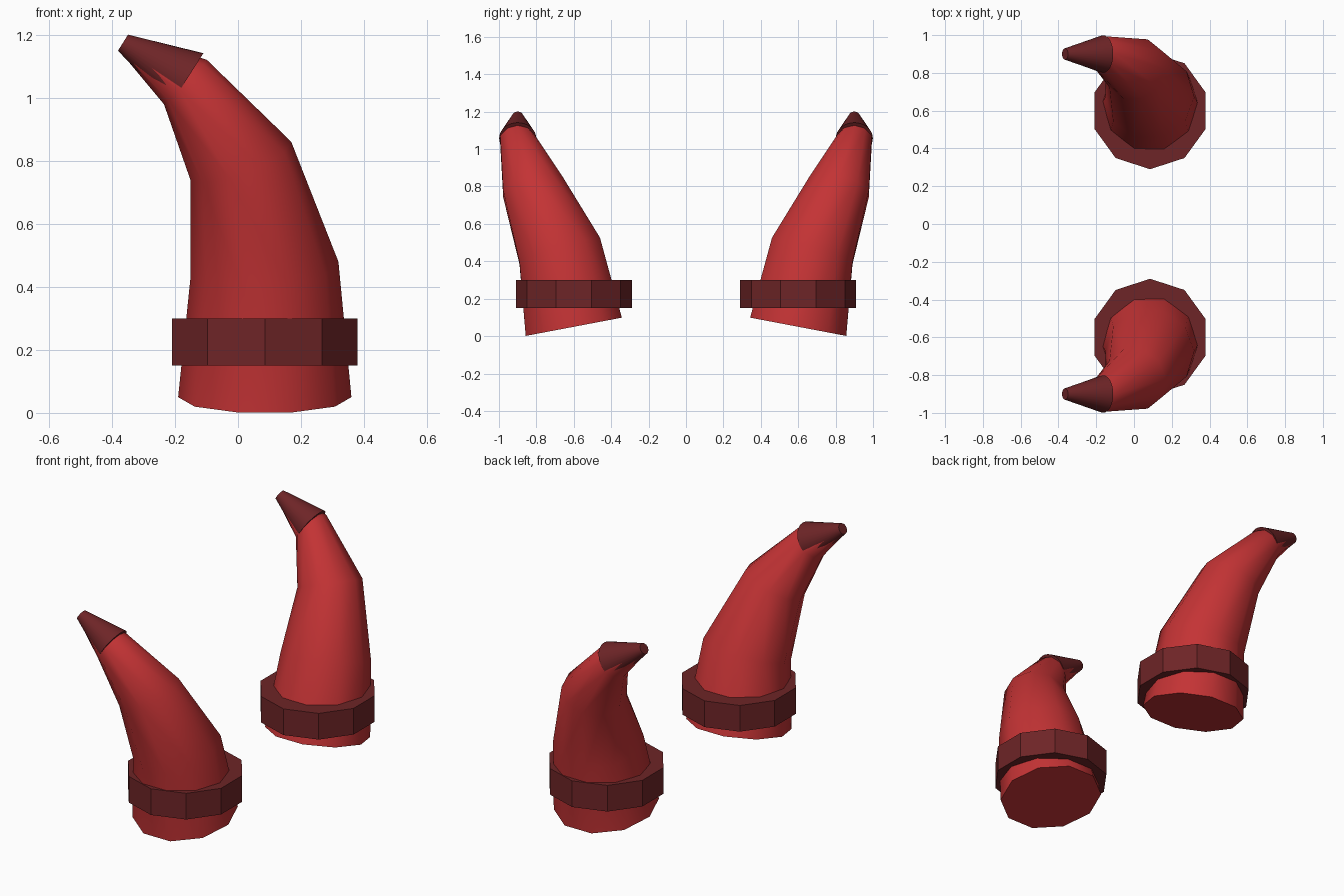
import bpy, bmesh, math
from mathutils import Vector

if "Cube" in bpy.data.objects:
    bpy.data.objects.remove(bpy.data.objects["Cube"])


def material(name, rgb):
    m = bpy.data.materials.new(name)
    m.diffuse_color = (*rgb, 1)
    m.use_nodes = True
    m.node_tree.nodes["Principled BSDF"].inputs["Base Color"].default_value = m.diffuse_color
    return m


RED = material("horn red", (0.55, 0.033, 0.035))
MAROON = material("dark maroon", (0.155, 0.018, 0.020))


def loft(name, rings, sides, mat, turn=0.0, smooth=True):
    """Skin capped rings (centre, radius, slope in x, slope in y), mirrored across y."""
    bm = bmesh.new()
    loops = []
    for centre, r, sx, sy in rings:
        n = Vector((-sx, -sy, 1)).normalized()
        u = Vector((1, 0, sx)).normalized()
        v = n.cross(u)
        angles = [turn + 2 * math.pi * i / sides for i in range(sides)]
        loops.append([bm.verts.new(Vector(centre) + r * (math.cos(a) * u + math.sin(a) * v))
                      for a in angles])
    for a, b in zip(loops, loops[1:]):
        for i in range(sides):
            j = (i + 1) % sides
            bm.faces.new((a[i], a[j], b[j], b[i])).smooth = smooth
    bm.faces.new(loops[0][::-1])
    bm.faces.new(loops[-1])
    bmesh.ops.recalc_face_normals(bm, faces=bm.faces)
    mesh = bpy.data.meshes.new(name)
    bm.to_mesh(mesh)
    bm.free()
    mesh.materials.append(mat)
    if smooth:
        mesh.set_sharp_from_angle(angle=math.radians(50))
    ob = bpy.data.objects.new(name, mesh)
    bpy.context.collection.objects.link(ob)
    mod = ob.modifiers.new("pair", 'MIRROR')
    mod.use_axis = (False, True, False)
    mod.use_mirror_merge = False
    return ob


# Curved horns, bending outwards and to the left
loft("horns", [
    ((0.085, 0.60, 0.05), 0.275, 0.00, -0.19),
    ((0.084, 0.675, 0.455), 0.236, 0.106, -0.30),
    ((0.009, 0.82, 0.80), 0.171, 0.38, -0.28),
    ((-0.167, 0.90, 1.05), 0.098, 1.04, -0.03),
    ((-0.362, 0.90, 1.174), 0.028, 1.5, 0.0),
], 10, RED)

# Dark conical caps over the tips
loft("tip_caps", [
    ((-0.163, 0.90, 1.058), 0.099, 1.57, 0.0),
    ((-0.365, 0.90, 1.175), 0.030, 1.6, 0.0),
], 32, MAROON)

# Faceted collars around the bases
loft("collars", [
    ((0.085, 0.60, 0.15), 0.31, 0, 0),
    ((0.085, 0.60, 0.30), 0.31, 0, 0),
], 10, MAROON, turn=math.pi / 10, smooth=False)
